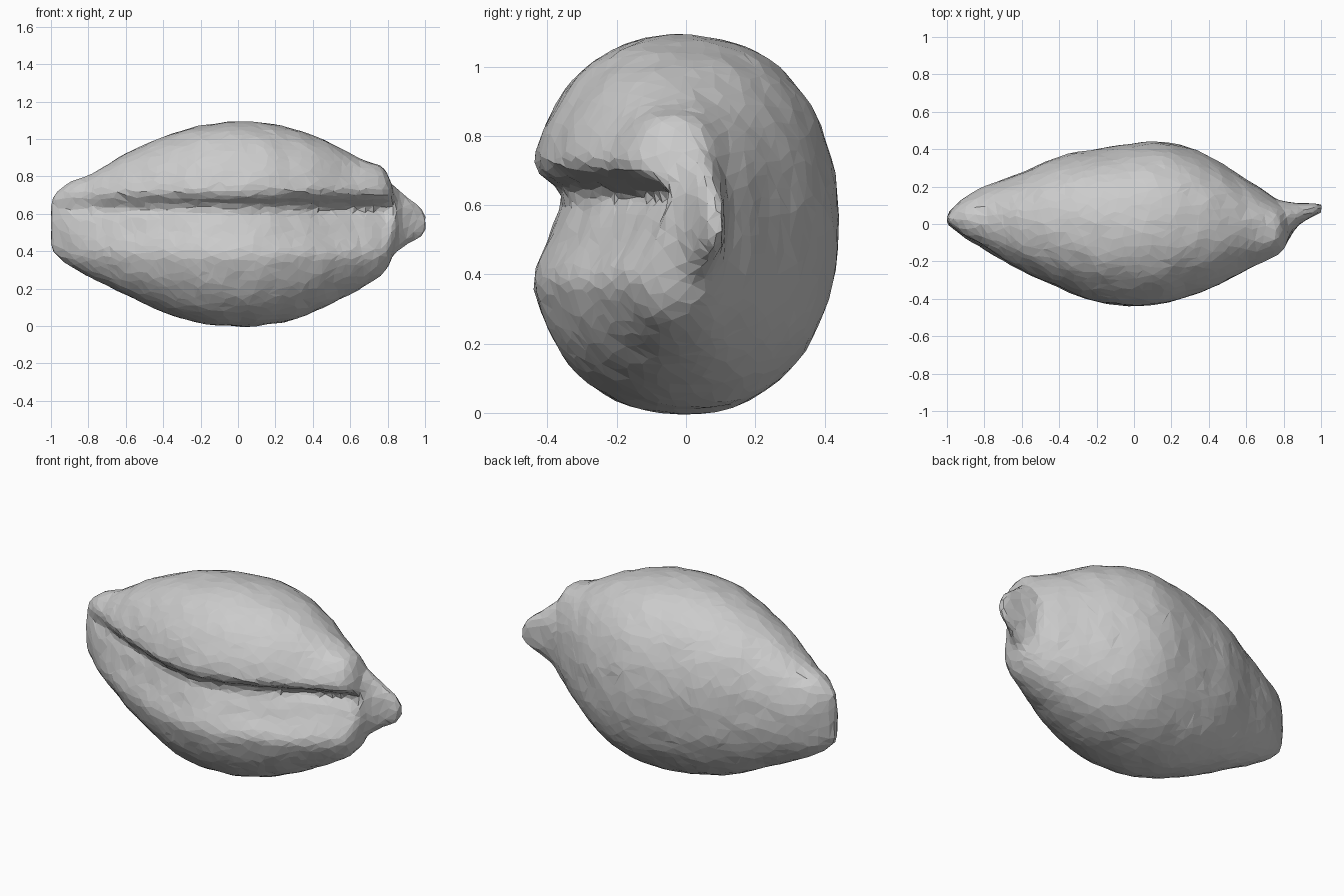
import bpy, bmesh, math, random
from mathutils import noise

if "Cube" in bpy.data.objects:
    bpy.data.objects.remove(bpy.data.objects["Cube"])

random.seed(4)

# Stations along x: (x, z low, z high, y front, y back, groove depth)
BODY = [(-1.0, .42, .65, .0, .05, 0), (-.98, .385, .70, -.025, .075, .01),
        (-.9, .32, .77, -.095, .145, .025), (-.8, .265, .805, -.16, .20, .04),
        (-.6, .165, .92, -.27, .275, .055), (-.4, .075, 1.01, -.36, .36, .065),
        (-.2, .015, 1.07, -.435, .40, .07), (0, -.003, 1.092, -.458, .43, .075),
        (.15, .005, 1.085, -.447, .44, .09), (.3, .035, 1.055, -.405, .405, .10),
        (.45, .095, 1.0, -.35, .335, .12), (.6, .17, .92, -.27, .24, .115),
        (.7, .225, .88, -.225, .175, .105), (.77, .275, .855, -.185, .125, .10),
        (.81, .33, .79, -.155, .11, .08), (.84, .42, .70, -.10, .09, .03)]
TIP = [(.6, .36, .77, .0, .11, 0), (.75, .35, .78, -.03, .125, 0),
       (.83, .38, .755, -.06, .118, 0), (.87, .41, .72, -.015, .112, 0),
       (.92, .445, .68, .02, .112, 0), (.97, .47, .64, .045, .11, 0),
       (1.005, .51, .585, .06, .105, 0)]


def sample(table, t):
    """Catmull-Rom point on the station table, t in 0..1."""
    f = t * (len(table) - 1)
    i = min(int(f), len(table) - 2)
    u = f - i
    p = [table[min(max(i + k, 0), len(table) - 1)] for k in (-1, 0, 1, 2)]
    return [.5 * (2 * b + (c - a) * u + (2 * a - 5 * b + 4 * c - d) * u * u
                  + (3 * b - a - 3 * c + d) * u ** 3) for a, b, c, d in zip(*p)]


def smooth(e0, e1, v):
    t = min(max((v - e0) / (e1 - e0), 0), 1)
    return t * t * (3 - 2 * t)


def loft(bm, table, rings, sides, power):
    """Closed tube through the stations with the front crease pressed in."""
    loops = []
    for r in range(rings):
        x, z0, z1, y0, y1, groove = sample(table, r / (rings - 1))
        cy, cz, ry, rz = (y0 + y1) / 2, (z0 + z1) / 2, (y1 - y0) / 2, (z1 - z0) / 2
        loop = []
        for s in range(sides):
            a = 2 * math.pi * s / sides
            c, d = math.cos(a), math.sin(a)
            y = cy + ry * math.copysign(abs(c) ** power, c)
            z = cz + rz * math.copysign(abs(d) ** power, d)
            if c < 0:
                # Channel with a steep upper wall and a gentle lower one
                y += groove * smooth(.36, .56, z) * (1 - smooth(.62, .73, z))
                # Extra undercut just below the upper lobe
                y += .45 * groove * math.exp(-((z - .625) / .04) ** 2)
            loop.append(bm.verts.new((x, y, z)))
        loops.append(loop)
    for a, b in zip(loops, loops[1:]):
        for s in range(sides):
            t = (s + 1) % sides
            bm.faces.new((a[s], a[t], b[t], b[s]))
    # Close both ends with a fan
    for loop in (loops[0], loops[-1]):
        bmesh.ops.poke(bm, faces=[bm.faces.new(loop)])


# Grooved body and the thin pointed tip at its right end
bm = bmesh.new()
loft(bm, BODY, 80, 80, .9)
loft(bm, TIP, 24, 32, .93)
bmesh.ops.recalc_face_normals(bm, faces=bm.faces)
me = bpy.data.meshes.new("seed")
bm.to_mesh(me)
bm.free()
seed = bpy.data.objects.new("seed", me)
bpy.context.collection.objects.link(seed)
bpy.context.view_layer.objects.active = seed
seed.select_set(True)

# Fuse into one skin
fuse = seed.modifiers.new("fuse", "REMESH")
fuse.mode = "VOXEL"
fuse.voxel_size = .02
bpy.ops.object.modifier_apply(modifier="fuse")

# Slightly lumpy surface
bm = bmesh.new()
bm.from_mesh(seed.data)
bm.normal_update()
for v in bm.verts:
    v.co += v.normal * (.006 * noise.noise(v.co * 9) + random.uniform(-.0012, .0012))
triangles = sum(len(f.verts) - 2 for f in bm.faces)
bm.to_mesh(seed.data)
bm.free()

# Reduce to irregular flat facets
facets = seed.modifiers.new("facets", "DECIMATE")
facets.ratio = min(1, 3600 / triangles)
